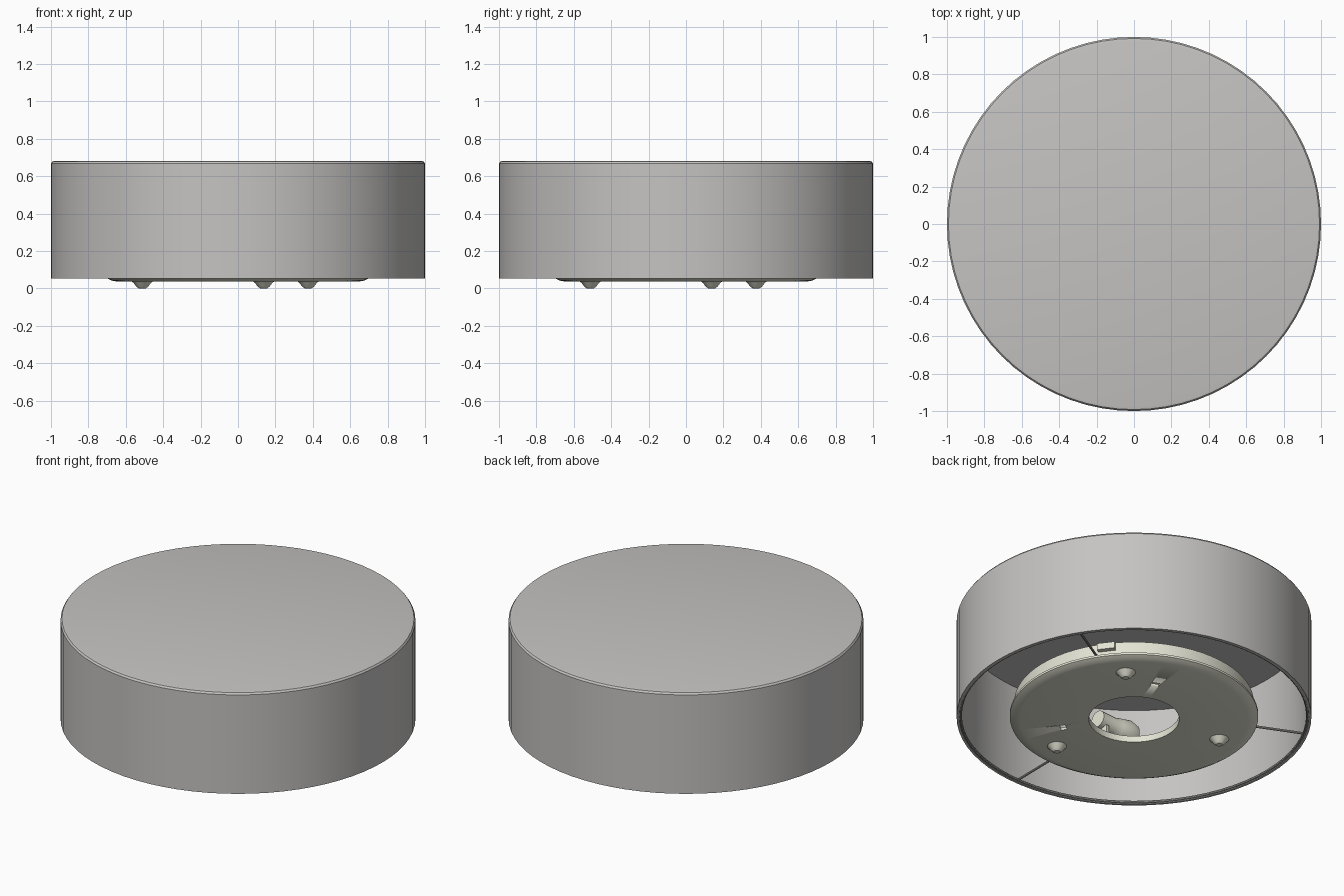
import bpy, bmesh, math
from mathutils import Vector

if "Cube" in bpy.data.objects:
    bpy.data.objects.remove(bpy.data.objects["Cube"])


def material(name, rgb):
    m = bpy.data.materials.new(name)
    m.diffuse_color = (*rgb, 1)
    m.use_nodes = True
    m.node_tree.nodes["Principled BSDF"].inputs["Base Color"].default_value = m.diffuse_color
    return m


GREY = material("shade_grey", (0.56, 0.55, 0.54))
CREAM = material("cream_enamel", (0.77, 0.77, 0.66))
WIRE = material("wire_grey", (0.42, 0.42, 0.40))


def finish(name, bm, mat):
    bmesh.ops.recalc_face_normals(bm, faces=bm.faces)
    me = bpy.data.meshes.new(name)
    bm.to_mesh(me)
    bm.free()
    me.materials.append(mat)
    ob = bpy.data.objects.new(name, me)
    bpy.context.collection.objects.link(ob)
    bpy.ops.object.select_all(action='DESELECT')
    ob.select_set(True)
    bpy.context.view_layer.objects.active = ob
    bpy.ops.object.shade_smooth_by_angle(angle=math.radians(30))
    return ob


def lathe(name, profile, mat, closed=True, segs=72, at=(0, 0, 0), axis=(0, 0, 1)):
    """Spin (radius, height) points around an axis placed at a point."""
    bm = bmesh.new()
    vs = [bm.verts.new((r, 0, z)) for r, z in profile]
    pairs = list(zip(vs, vs[1:])) + ([(vs[-1], vs[0])] if closed else [])
    es = [bm.edges.new(p) for p in pairs]
    bmesh.ops.spin(bm, geom=vs + es, cent=(0, 0, 0), axis=(0, 0, 1),
                   angle=math.tau, steps=segs, use_duplicate=False)
    bmesh.ops.remove_doubles(bm, verts=bm.verts, dist=1e-5)
    rot = Vector((0, 0, 1)).rotation_difference(Vector(axis))
    for v in bm.verts:
        v.co = rot @ v.co + Vector(at)
    return finish(name, bm, mat)


def polar(r, deg, z):
    a = math.radians(deg)
    return Vector((r * math.cos(a), r * math.sin(a), z))


def box(name, centre, size, deg, mat):
    bm = bmesh.new()
    bmesh.ops.create_cube(bm, size=1)
    a = math.radians(deg)
    for v in bm.verts:
        x, y, z = (c * s for c, s in zip(v.co, size))
        v.co = Vector((x * math.cos(a) - y * math.sin(a),
                       x * math.sin(a) + y * math.cos(a), z)) + centre
    return finish(name, bm, mat)


def rod(name, a, b, r, mat):
    return lathe(name, [(0, 0), (r, 0), (r, (b - a).length), (0, (b - a).length)],
                 mat, closed=False, segs=10, at=a, axis=(b - a).normalized())


# drum shade: thin wall and closed face with a softened rim
lathe("drum_shade", [(0, 0.682), (0.978, 0.682), (0.992, 0.679), (1.0, 0.668),
                     (1.0, 0.053), (0.985, 0.053), (0.982, 0.66), (0, 0.66)],
      GREY, closed=False)

# wire ring inside the open edge of the shade
lathe("shade_ring", [(0.978 + 0.008 * math.cos(i * math.tau / 8),
                      0.062 + 0.008 * math.sin(i * math.tau / 8)) for i in range(8)], WIRE)

# mounting pan: flat plate with a central hole, flared lip and upright wall
pan = lathe("mounting_pan", [(0.255, 0.036), (0.64, 0.036), (0.675, 0.042), (0.70, 0.055),
                             (0.70, 0.068), (0.675, 0.074), (0.675, 0.15), (0.663, 0.15),
                             (0.663, 0.052), (0.268, 0.052), (0.268, 0.075), (0.255, 0.075)],
            CREAM)

for i in range(3):
    turn = 120 * i

    # slot cut through the pan
    cutter = box(f"slot_cutter_{i}", polar(0.41, 67 + turn, 0.045), (0.035, 0.05, 0.08),
                 67 + turn, CREAM)
    cutter.hide_render = True
    cutter.hide_set(True)
    cut = pan.modifiers.new(f"slot_{i}", 'BOOLEAN')
    cut.operation = 'DIFFERENCE'
    cut.solver = 'EXACT'
    cut.object = cutter

    # foot dimple
    lathe(f"foot_{i}", [(0, 0), (0.018, 0), (0.032, 0.01), (0.045, 0.028), (0.056, 0.037)],
          CREAM, closed=False, segs=24, at=polar(0.53, 45 + turn, 0))

    # spoke and its clip on the pan wall
    ang = 32 + turn
    rod(f"spoke_{i}", polar(0.675, ang, 0.075), polar(0.98, ang, 0.062), 0.007, WIRE)
    box(f"spoke_clip_{i}", polar(0.69, ang + 5, 0.12), (0.03, 0.1, 0.04), ang + 5, CREAM)

    # lamp lying on the pan beside the hole
    mid = polar(0.38, 245 + turn, 0.19)
    along = polar(1, 245 + turn - 60, 0)
    lathe(f"lamp_{i}", [(0, -0.15), (0.05, -0.15), (0.05, -0.04), (0.06, 0.0), (0.075, 0.07),
                        (0.065, 0.12), (0.035, 0.15), (0, 0.16)],
          CREAM, closed=False, segs=24, at=mid, axis=along)
    box(f"lamp_bracket_{i}", mid - along * 0.11 + Vector((0, 0, -0.09)),
        (0.02, 0.08, 0.1), 185 + turn, CREAM)
